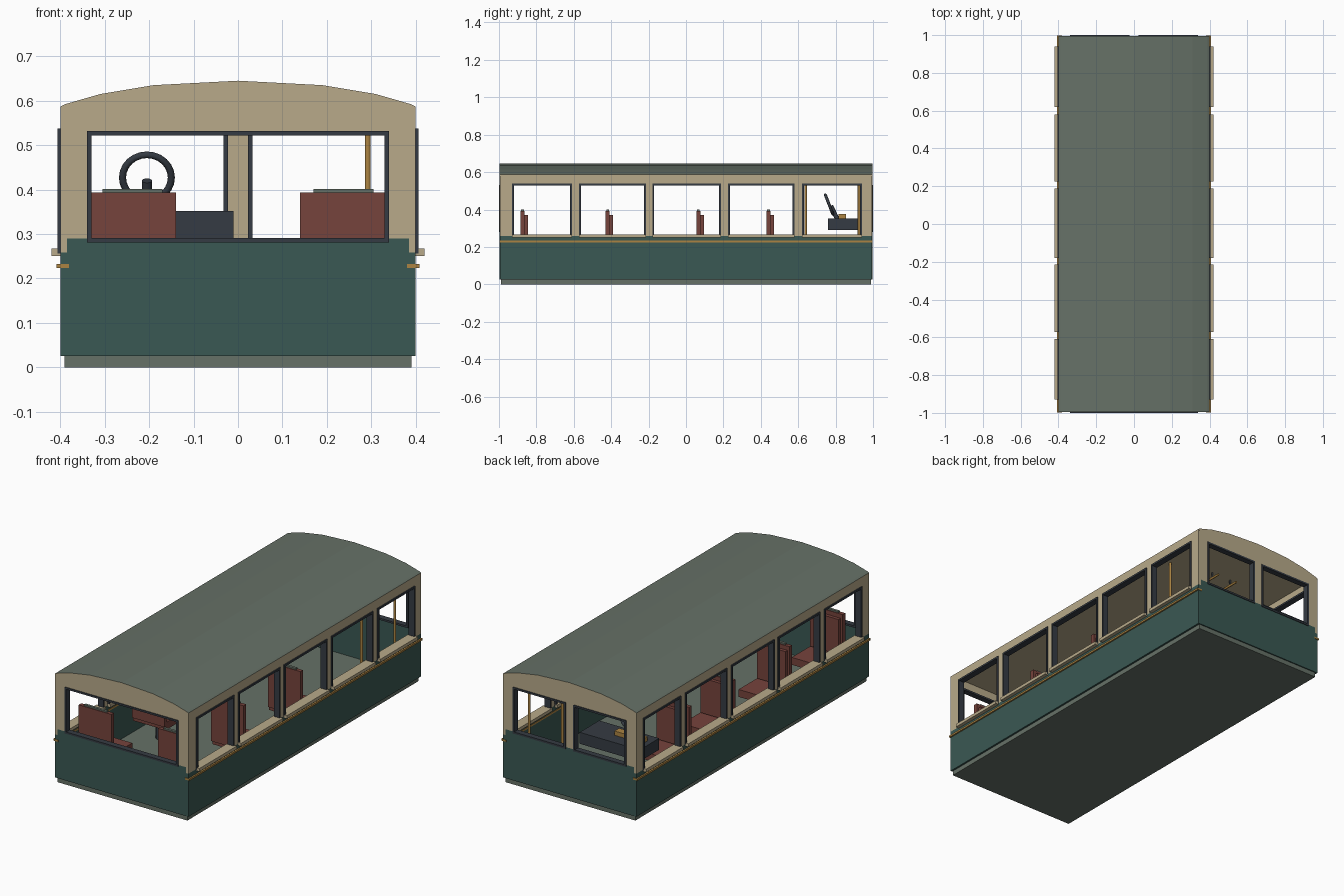
import bpy, bmesh, math
from mathutils import Vector, Matrix

if "Cube" in bpy.data.objects:
    bpy.data.objects.remove(bpy.data.objects["Cube"])


def material(name, rgb):
    lin = [((c / 255 + 0.055) / 1.055) ** 2.4 for c in rgb] + [1]
    m = bpy.data.materials.new(name)
    m.use_nodes = True
    m.diffuse_color = lin
    node = next(n for n in m.node_tree.nodes if n.type == "BSDF_PRINCIPLED")
    node.inputs["Base Color"].default_value = lin
    node.inputs["Roughness"].default_value = 0.8
    return m


cream = material("cream paint", (184, 170, 138))
green = material("dark green paint", (58, 88, 83))
grey = material("grey green", (102, 113, 103))
dark = material("dark trim", (53, 59, 67))
red = material("seat red", (118, 67, 60))
gold = material("brass", (172, 132, 66))


def finish(name, bm, *mats):
    bmesh.ops.recalc_face_normals(bm, faces=bm.faces)
    me = bpy.data.meshes.new(name)
    bm.to_mesh(me)
    bm.free()
    for m in mats:
        me.materials.append(m)
    ob = bpy.data.objects.new(name, me)
    bpy.context.collection.objects.link(ob)
    return ob


def boxes(name, mat, spans):
    """One object from boxes given as (x0, x1, y0, y1, z0, z1)."""
    bm = bmesh.new()
    for x0, x1, y0, y1, z0, z1 in spans:
        mid = Vector((x0 + x1, y0 + y1, z0 + z1)) / 2
        size = Matrix.Diagonal((abs(x1 - x0), abs(y1 - y0), abs(z1 - z0), 1))
        bmesh.ops.create_cube(bm, size=1, matrix=Matrix.Translation(mid) @ size)
    return finish(name, bm, mat)


def rod(name, mat, a, b, r, sides=10):
    a, b = Vector(a), Vector(b)
    d = b - a
    bm = bmesh.new()
    turn = d.to_track_quat("Z", "Y").to_matrix().to_4x4()
    bmesh.ops.create_cone(bm, cap_ends=True, segments=sides, radius1=r, radius2=r,
                          depth=d.length, matrix=Matrix.Translation((a + b) / 2) @ turn)
    ob = finish(name, bm, mat)
    ob.data.shade_smooth()
    ob.data.set_sharp_from_angle(angle=math.radians(40))
    return ob


def bars(u0, u1, z0, z1, w):
    """Four border strips of a window, as (u0, u1, z0, z1)."""
    return [(u0, u0 + w, z0, z1), (u1 - w, u1, z0, z1),
            (u0 + w, u1 - w, z0, z0 + w), (u0 + w, u1 - w, z1 - w, z1)]


# Floor and skirt
boxes("skirt", grey, [(-.39, .39, -.99, .99, 0, .03)])

# Side walls with five windows each
windows = [(-.93, -.61), (-.572, -.214), (-.18, .187), (.225, .58), (.62, .94)]
edges = [-.995] + [e for w in windows for e in w] + [.995]
for side, s in (("left", 1), ("right", -1)):
    xi, xo = s * .382, s * .4
    boxes(side + "_lower_wall", green, [(xi, xo, -.995, .995, .025, .258)])
    posts = [(xi, xo, edges[i], edges[i + 1], .258, .535) for i in range(0, len(edges), 2)]
    boxes(side + "_upper_wall", cream, posts + [(xi, xo, -.995, .995, .535, .587)])
    boxes(side + "_window_frames", dark,
          [(s * .372, s * .406, *b) for y0, y1 in windows for b in bars(y0, y1, .256, .538, .01)])
    boxes(side + "_window_sills", cream,
          [(s * .365, s * .42, y0, y1, .25, .267) for y0, y1 in windows])
    boxes(side + "_waist_strip", gold, [(s * .38, s * .408, -.998, .998, .223, .233)])

# End walls: one wide window in front, two at the back
for end, s, openings in (("front", -1, [(-.34, .34)]),
                         ("back", 1, [(-.34, -.023), (.023, .34)])):
    yi, yo = s * .978, s * .996
    boxes(end + "_lower_wall", green, [(-.385, .385, yi, yo, .025, .29)])
    cuts = [-.385] + [e for w in openings for e in w] + [.385]
    posts = [(cuts[i], cuts[i + 1], yi, yo, .29, .53) for i in range(0, len(cuts), 2)]
    boxes(end + "_upper_wall", cream, posts + [(-.385, .385, yi, yo, .53, .582)])
    boxes(end + "_window_frames", dark,
          [(x0, x1, s * .968, s, z0, z1)
           for o in openings for x0, x1, z0, z1 in bars(*o, .281, .532, .01)])

# Arched roof: cream ends, eaves and ceiling, grey on top
half = [(.4, .58), (.4, .587), (.39, .592), (.31, .615), (.19, .635), (0, .645)]
outline = half + [(-x, z) for x, z in reversed(half[:-1])]
bm = bmesh.new()
face = bm.faces.new([bm.verts.new((x, -.996, z)) for x, z in outline])
ext = bmesh.ops.extrude_face_region(bm, geom=[face])["geom"]
bmesh.ops.translate(bm, vec=(0, 1.992, 0), verts=[v for v in ext if isinstance(v, bmesh.types.BMVert)])
bmesh.ops.recalc_face_normals(bm, faces=bm.faces)
for f in bm.faces:
    f.material_index = 1 if f.normal.z > .3 else 0
finish("roof", bm, cream, grey)


# Seats facing the cab
def seat(name, cx, y):
    boxes(name + "_back", red, [(cx - .0975, cx + .0975, y, y + .022, .15, .393),
                                (cx - .085, cx + .085, y + .022, y + .04, .18, .37)])
    boxes(name + "_cushion", red, [(cx - .0975, cx + .0975, y + .01, y + .18, .13, .17)])
    boxes(name + "_grab_bar", grey, [(cx - .068, cx + .068, y + .004, y + .018, .393, .401)])
    rod(name + "_leg", dark, (cx, y + .09, .03), (cx, y + .09, .13), .015)


for i, y in enumerate((-.885, -.43, .055)):
    for side, s in (("left", 1), ("right", -1)):
        seat(f"{side}_seat_{i + 1}", s * .2375, y)
seat("driver_seat", -.2375, .43)

# Driver's controls
boxes("dashboard", dark, [(-.37, -.01, .758, .925, .29, .352)])
boxes("control_box", gold, [(-.34, -.17, .815, .855, .352, .375)])
hub = Vector((-.205, .765, .427))
axis = Vector((0, .93, -.0)) + Vector((0, 0, .36))
turn = axis.to_track_quat("Z", "Y").to_matrix().to_4x4()
bpy.ops.mesh.primitive_torus_add(major_radius=.055, minor_radius=.008,
                                 major_segments=24, minor_segments=8)
wheel = bpy.context.object
wheel.name = "steering_wheel"
wheel.matrix_world = Matrix.Translation(hub) @ turn
wheel.data.materials.append(dark)
wheel.data.shade_smooth()
rod("steering_column", dark, (-.205, .775, .42), (-.205, .81, .345), .012)

# Standing poles by the entrance and ceiling rails
for name, y in (("rear", .64), ("forward", .925)):
    rod(name + "_pole", gold, (.292, y, .03), (.292, y, .58), .007)
for side, s in (("left", 1), ("right", -1)):
    rod(side + "_ceiling_rail", gold, (s * .06, -.85, .55), (s * .06, .75, .55), .006)
    for i, y in enumerate((-.8, 0, .7)):
        rod(f"{side}_rail_hanger_{i + 1}", dark, (s * .06, y, .55), (s * .06, y, .582), .005)
